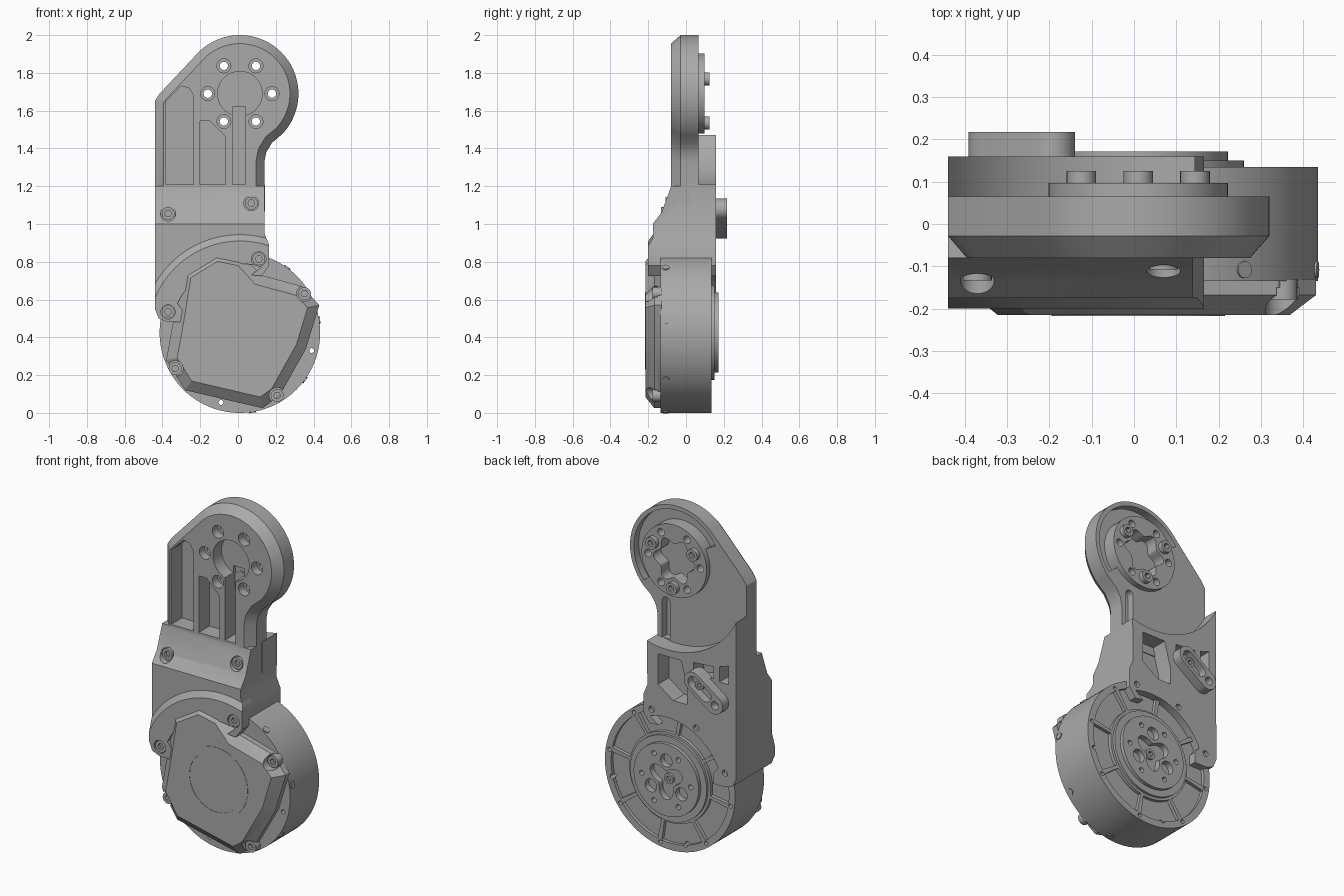
import bpy, bmesh, math
from math import cos, sin, radians, pi

cube = bpy.data.objects.get("Cube")
if cube:
    bpy.data.objects.remove(cube)

GREY = (0.4, 0.4, 0.4, 1)
mat = bpy.data.materials.new("machined grey")
mat.use_nodes = True
mat.diffuse_color = GREY
bsdf = next(n for n in mat.node_tree.nodes if n.type == 'BSDF_PRINCIPLED')
bsdf.inputs["Base Color"].default_value = GREY

MX, MZ = 0.01, 0.425      # motor axis
HX, HZ = 0.01, 1.69       # upper joint axis


def arc(cx, cz, r, a0, a1, n):
    return [(cx + r * cos(radians(a0 + (a1 - a0) * i / n)),
             cz + r * sin(radians(a0 + (a1 - a0) * i / n))) for i in range(n + 1)]


def ring(cx, cz, r, n=48):
    return arc(cx, cz, r, 0, 360, n)[:-1]


def lobed(cx, cz, r, amp, k, phase=0, n=72):
    out = []
    for i in range(n):
        a = 2 * pi * i / n
        d = r + amp * cos(k * (a - radians(phase)))
        out.append((cx + d * cos(a), cz + d * sin(a)))
    return out


def sector(cx, cz, r0, r1, a0, a1, n=8):
    return arc(cx, cz, r1, a0, a1, n) + arc(cx, cz, r0, a1, a0, n)


def stadium(x0, z0, x1, z1, r):
    a = math.degrees(math.atan2(z1 - z0, x1 - x0))
    return arc(x1, z1, r, a - 90, a + 90, 14) + arc(x0, z0, r, a + 90, a + 270, 14)


def inset(pts, d):
    # mitred inward offset of a counter-clockwise outline
    out = []
    for i, (x, z) in enumerate(pts):
        px, pz = pts[i - 1]
        nx, nz = pts[(i + 1) % len(pts)]
        l0, l1 = math.hypot(x - px, z - pz), math.hypot(nx - x, nz - z)
        ax, az = -(z - pz) / l0, (x - px) / l0
        bx, bz = -(nz - z) / l1, (nx - x) / l1
        k = d / max(0.3, 1 + ax * bx + az * bz)
        out.append((x + (ax + bx) * k, z + (az + bz) * k))
    return out


def loft(name, *layers, place=lambda a, b, c: (a, c, b)):
    # layers are (outline, depth) pairs stacked along y
    bm = bmesh.new()
    loops = [[bm.verts.new(place(x, z, y)) for x, z in pts] for pts, y in layers]
    n = len(loops[0])
    for a, b in zip(loops, loops[1:]):
        for i in range(n):
            bm.faces.new((a[i], a[(i + 1) % n], b[(i + 1) % n], b[i]))
    bm.faces.new(loops[0])
    bm.faces.new(loops[-1])
    bmesh.ops.recalc_face_normals(bm, faces=bm.faces)
    me = bpy.data.meshes.new(name)
    bm.to_mesh(me)
    bm.free()
    me.materials.append(mat)
    ob = bpy.data.objects.new(name, me)
    bpy.context.collection.objects.link(ob)
    return ob


def prism(name, pts, y0, y1):
    return loft(name, (pts, y0), (pts, y1))


def cyl(name, x, z, r, y0, y1, n=48):
    return prism(name, ring(x, z, r, n), y0, y1)


def carve(ob, cutters, op='DIFFERENCE'):
    for c in cutters:
        m = ob.modifiers.new("cut", 'BOOLEAN')
        m.operation, m.solver, m.object = op, 'EXACT', c
    bpy.context.view_layer.update()
    me = bpy.data.meshes.new_from_object(ob.evaluated_get(bpy.context.evaluated_depsgraph_get()))
    ob.modifiers.clear()
    ob.data = me
    for c in cutters:
        bpy.data.objects.remove(c)


def hole(x, z, r, y0, y1, n=24):
    return cyl("cutter", x, z, r, y0, y1, n)


def pocket(pts, y0, y1):
    return prism("cutter", pts, y0, y1)


def screw(name, x, z, r, y0, y1, front=True):
    ob = cyl(name, x, z, r, y0, y1, 24)
    carve(ob, [hole(x, z, r * 0.55, y0 - 0.1, y1 - 0.01, 6) if front
               else hole(x, z, r * 0.55, y0 + 0.01, y1 + 0.1, 6)])


# Upper arm: rounded head, front chamfer, front pockets and rear recess
arm_pts = [(-0.44, 1.1), (0.14, 1.1), (0.14, 1.33), (0.15, 1.38), (0.18, 1.43)] \
    + arc(HX, HZ, 0.31, -44, 135, 48) + [(-0.415, 1.69), (-0.44, 1.65)]
arm = loft("upper_arm", (inset(arm_pts, 0.045), -0.08), (arm_pts, -0.028), (arm_pts, 0.065))
joint_holes = [(HX + 0.17 * cos(k * pi / 3), HZ + 0.17 * sin(k * pi / 3)) for k in range(6)]
left_bay = [(-0.38, 1.21), (-0.235, 1.21), (-0.235, 1.68), (-0.26, 1.72), (-0.3, 1.73), (-0.38, 1.65)]
mid_bay = [(-0.2, 1.21), (-0.065, 1.21), (-0.065, 1.46), (-0.15, 1.545), (-0.2, 1.545)]
slot = [(-0.03, 1.21), (0.04, 1.21), (0.04, 1.62), (-0.03, 1.62)]
carve(arm, [pocket(p, -0.3, 0.02) for p in (left_bay, mid_bay, slot)]
      + [hole(HX, HZ, 0.118, -0.3, 0.0, 48),
         pocket(sector(HX, HZ, 0.2, 0.285, -40, 150, 32), 0.02, 0.3),
         pocket(stadium(0.085, 1.2, 0.085, 1.42, 0.025), 0.02, 0.3),
         pocket(lobed(HX, HZ, 0.118, 0.018, 6), 0.025, 0.3)]
      + [hole(x, z, 0.037, -0.3, -0.03) for x, z in joint_holes]
      + [hole(x, z, 0.022, -0.3, 0.3) for x, z in joint_holes])

# Joint hub on the back of the head
hub = cyl("joint_hub", HX, HZ, 0.212, 0.015, 0.097, 64)
carve(hub, [pocket(lobed(HX, HZ, 0.118, 0.018, 6), -0.1, 0.3)]
      + [hole(x, z, 0.022, -0.3, 0.3) for x, z in joint_holes])
for a in (30, 150, 270):
    screw("joint_bolt", HX + 0.155 * cos(radians(a)), HZ + 0.155 * sin(radians(a)),
          0.035, 0.06, 0.125, front=False)

# Bracket: shared lower outline that wraps around the motor
lower = [(-0.44, 0.55), (-0.42, 0.5), (-0.37, 0.48), (-0.29, 0.48), (-0.29, 0.54)] \
    + arc(MX, MZ, 0.365, 155, 72, 20) \
    + [(0.07, 0.73), (0.125, 0.725), (0.165, 0.78), (0.165, 0.89), (0.14, 0.95)]
front_pts = lower + [(0.14, 1.2), (-0.44, 1.2)]
body = prism("front_bracket", front_pts, -0.175, 0.06)
wedge = [(-0.08, 1.21), (-0.08, 1.195), (-0.13, 1.06), (-0.176, 1.0), (-0.3, 1.0), (-0.3, 1.21)]
bracket_screws = [(-0.37, 1.055, -0.115), (0.07, 1.11, -0.09)]
collar_screws = [(0.11, 0.815, -0.175), (-0.37, 0.535, -0.175)]
carve(body, [loft("cutter", (wedge, -1), (wedge, 1), place=lambda a, b, c: (c, a, b))]
      + [hole(x, z, 0.04, -0.4, y) for x, z, y in bracket_screws])

# Raised collar around the motor cover, trimmed to the bracket
collar = loft("bracket_collar", (ring(MX, MZ, 0.485, 96), -0.2),
              (ring(MX, MZ, 0.52, 96), -0.174), (ring(MX, MZ, 0.52, 96), -0.1))
carve(collar, [pocket(front_pts, -0.3, 0.1)], 'INTERSECT')
carve(collar, [hole(x, z, 0.038, -0.4, y) for x, z, y in collar_screws])
for x, z, y in bracket_screws + collar_screws:
    screw("bracket_screw", x, z, 0.034, y - 0.018, y + 0.01)

# Rear bracket: concave top edge around the joint, with pockets
rear = prism("rear_bracket", lower + arc(HX, HZ, 0.5, -74.5, -154, 32), 0.02, 0.16)
bays = [[(0.07, 0.97), (-0.03, 0.9), (-0.12, 0.9), (-0.12, 1.0), (-0.08, 1.15), (0.07, 1.15)],
        [(-0.16, 1.06), (-0.29, 1.1), (-0.29, 1.17), (-0.16, 1.16)],
        [(-0.33, 1.09), (-0.39, 1.09), (-0.39, 1.2), (-0.33, 1.18)]]
rear_screws = [(MX + 0.4 * cos(radians(a)), MZ + 0.4 * sin(radians(a))) for a in (75, 118, 160)]
carve(rear, [pocket(b, 0.03, 0.4) for b in bays]
      + [hole(x, z, 0.018, 0.14, 0.4, 16) for x, z in rear_screws])

# Slotted oval link on the rear bracket
link = prism("oval_link", stadium(-0.335, 0.978, -0.195, 1.078, 0.056), 0.14, 0.218)
carve(link, [pocket(stadium(-0.28, 1.017, -0.2, 1.074, 0.036), 0.17, 0.4),
             hole(-0.34, 0.975, 0.024, 0.17, 0.4)])
screw("link_screw", -0.225, 1.056, 0.026, 0.16, 0.2, front=False)

# Motor housing with ribbed back
motor = cyl("motor_housing", MX, MZ, 0.425, -0.135, 0.135, 96)
carve(motor, [pocket(sector(MX, MZ, 0.265, 0.385, 45 * k + 12, 45 * k + 53), 0.115, 0.3) for k in range(8)]
      + [hole(MX + 0.4 * cos(radians(45 * k + 9)), MZ + 0.4 * sin(radians(45 * k + 9)), 0.012, 0.1, 0.3, 12)
         for k in range(8)]
      + [hole(0.39, 0.33, 0.013, -0.3, 0.3, 12), hole(-0.09, 0.055, 0.013, -0.3, 0.3, 12)])
for k in range(-2, 2):
    a = radians(45 * k + 9)
    c, s = cos(a), sin(a)
    pin = loft("side_screw", (ring(0, 0, 0.02, 16), 0.4), (ring(0, 0, 0.02, 16), 0.43),
               place=lambda u, v, d: (MX + c * d - s * u, v - 0.108, MZ + s * d + c * u))

# Motor output: stepped rings with a three-lobed socket
cyl("output_step", MX, MZ, 0.262, 0.1, 0.128, 64)
step = cyl("output_ring", MX, MZ, 0.25, 0.1, 0.15, 64)
output = cyl("output_hub", MX, MZ, 0.212, 0.1, 0.171, 64)
for ob in (step, output):
    carve(ob, [pocket(lobed(MX, MZ, 0.085, 0.03, 3, 30), 0.12, 0.4)]
          + [hole(MX + 0.115 * cos(radians(a)), MZ + 0.115 * sin(radians(a)), 0.038, 0.12, 0.4)
             for a in (90, 210, 330)]
          + [hole(MX + 0.16 * cos(radians(a)), MZ + 0.16 * sin(radians(a)), 0.015, 0.13, 0.4, 12)
             for a in range(0, 360, 60)])
screw("output_screw", MX, MZ, 0.03, 0.11, 0.15, front=False)

# Faceted front cover
cover_pts = [(-0.28, 0.12), (0.13, 0.025), (0.22, 0.09), (0.36, 0.34), (0.43, 0.57), (0.34, 0.67),
             (0.12, 0.73), (0.03, 0.83), (-0.12, 0.86), (-0.3, 0.75), (-0.34, 0.5), (-0.38, 0.28)]
cover = loft("motor_cover", (inset(cover_pts, 0.055), -0.215), (cover_pts, -0.168), (cover_pts, -0.13))
cover_screws = [(0.352, 0.632), (0.207, 0.092), (-0.333, 0.235)]
carve(cover, [hole(x, z, 0.042, -0.4, -0.15) for x, z in cover_screws])
for x, z in cover_screws:
    screw("cover_screw", x, z, 0.034, -0.178, -0.13)
badge = cyl("cover_ring", MX, 0.435, 0.205, -0.217, -0.21, 64)
carve(badge, [hole(MX, 0.435, 0.175, -0.3, 0, 64)])

# Smooth curved walls, keep machined edges crisp
for ob in bpy.context.scene.objects:
    if ob.type == 'MESH':
        ob.data.shade_smooth()
        ob.data.set_sharp_from_angle(angle=radians(25))
